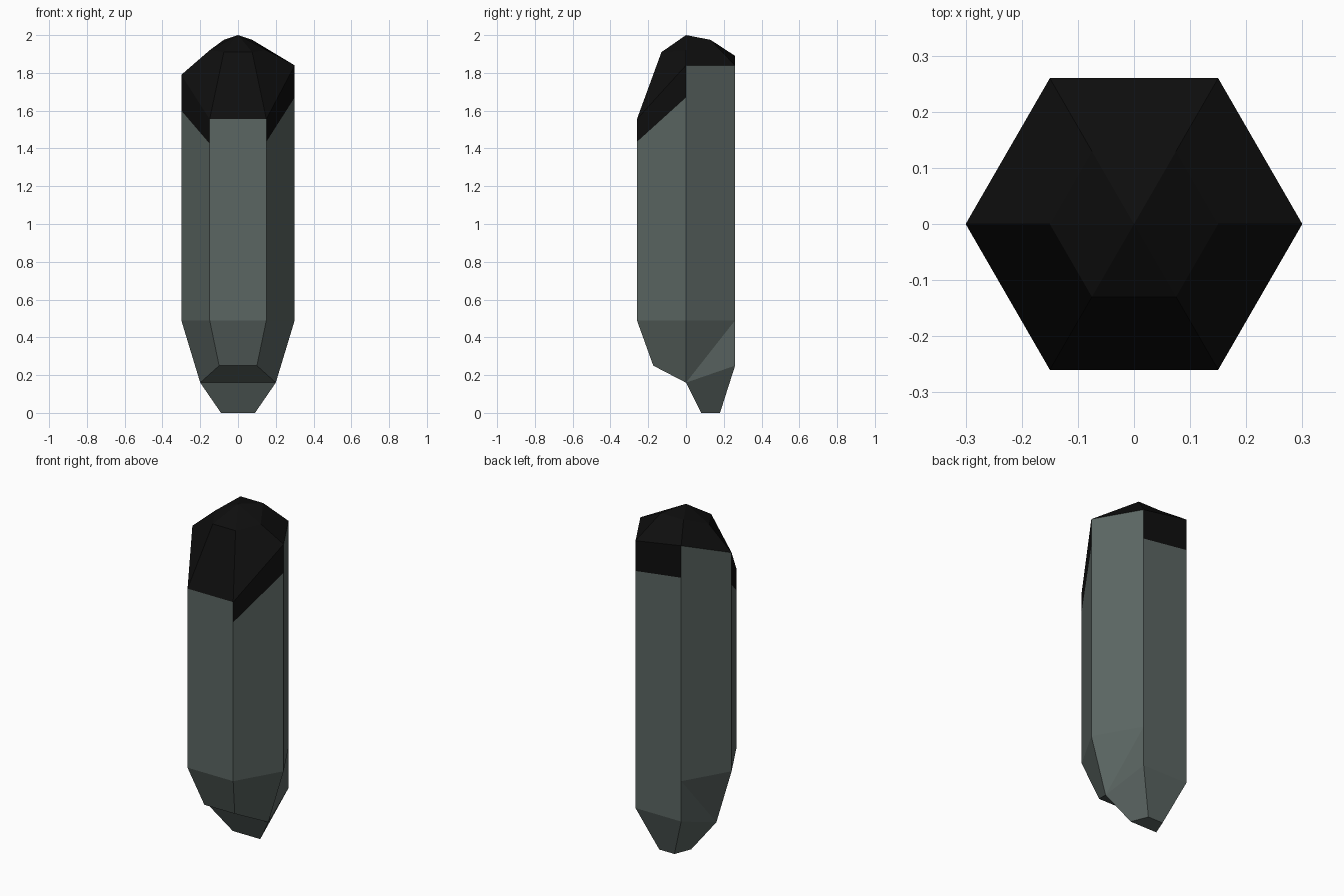
import bpy, bmesh
from math import cos, sin, radians

cube = bpy.data.objects.get("Cube")
if cube:
    bpy.data.objects.remove(cube, do_unlink=True)


def material(name, color):
    m = bpy.data.materials.new(name)
    m.use_nodes = True
    m.diffuse_color = color
    bsdf = m.node_tree.nodes["Principled BSDF"]
    bsdf.inputs["Base Color"].default_value = color
    bsdf.inputs["Roughness"].default_value = 0.6
    return m


STONE, CAP = 0, 1
bm = bmesh.new()


def corner(i, radius, z):
    a = radians(60 * i)
    return bm.verts.new((radius * cos(a), radius * sin(a), z))


def ring(radii, heights):
    return [corner(i, r, z) for i, (r, z) in enumerate(zip(radii, heights))]


def face(verts, mat):
    bm.faces.new(verts).material_index = mat


# Hexagonal rings, counted counter-clockwise from +x
base = ring([0.3] * 6, [0.49] * 6)
rim = ring([0.3] * 6, [1.84, 1.84, 1.89, 1.79, 1.555, 1.555])
crown = ring([0.15] * 6, [1.92, 1.975, 1.975, 1.92, 1.91, 1.91])
taper = ring([0.2, 0.3, 0.3, 0.2, 0.2, 0.2], [0.16, 0.25, 0.25, 0.16, 0.25, 0.25])
tip = bm.verts.new((0, 0, 2))
foot = [bm.verts.new((x, y, 0)) for x, y in
        ((0.09, 0.08), (0.05, 0.18), (-0.05, 0.18), (-0.09, 0.08))]

# Dark bands run down alternate sides: heights at each side's two corners
bands = {1: (1.66, 1.70), 3: (1.60, 1.425), 5: (1.435, 1.67)}

for i in range(6):
    j = (i + 1) % 6
    # Long walls
    if i in bands:
        a, b = corner(i, 0.3, bands[i][0]), corner(j, 0.3, bands[i][1])
        face((base[i], base[j], b, a), STONE)
        face((a, b, rim[j], rim[i]), CAP)
    else:
        face((base[i], base[j], rim[j], rim[i]), STONE)
    # Pointed top
    face((rim[i], rim[j], crown[j], crown[i]), CAP)
    face((crown[i], crown[j], tip), CAP)
    # Tapered lower facets
    if i == 0:
        face((base[i], base[j], taper[i]), STONE)
        face((base[j], taper[j], taper[i]), STONE)
    elif i == 2:
        face((base[i], base[j], taper[j]), STONE)
        face((base[i], taper[j], taper[i]), STONE)
    else:
        face((base[i], base[j], taper[j], taper[i]), STONE)

# Off-centre foot
for i in range(3):
    face((taper[i], taper[i + 1], foot[i + 1], foot[i]), STONE)
face((taper[3], taper[0], foot[0], foot[3]), STONE)
face((taper[3], taper[4], taper[5], taper[0]), STONE)
face(foot, STONE)

bmesh.ops.remove_doubles(bm, verts=bm.verts, dist=0.0001)
bmesh.ops.recalc_face_normals(bm, faces=bm.faces)

mesh = bpy.data.meshes.new("crystal")
bm.to_mesh(mesh)
bm.free()
mesh.materials.append(material("grey green stone", (0.105, 0.132, 0.123, 1)))
mesh.materials.append(material("black cap", (0.0045, 0.0045, 0.0045, 1)))
crystal = bpy.data.objects.new("crystal", mesh)
bpy.context.collection.objects.link(crystal)
